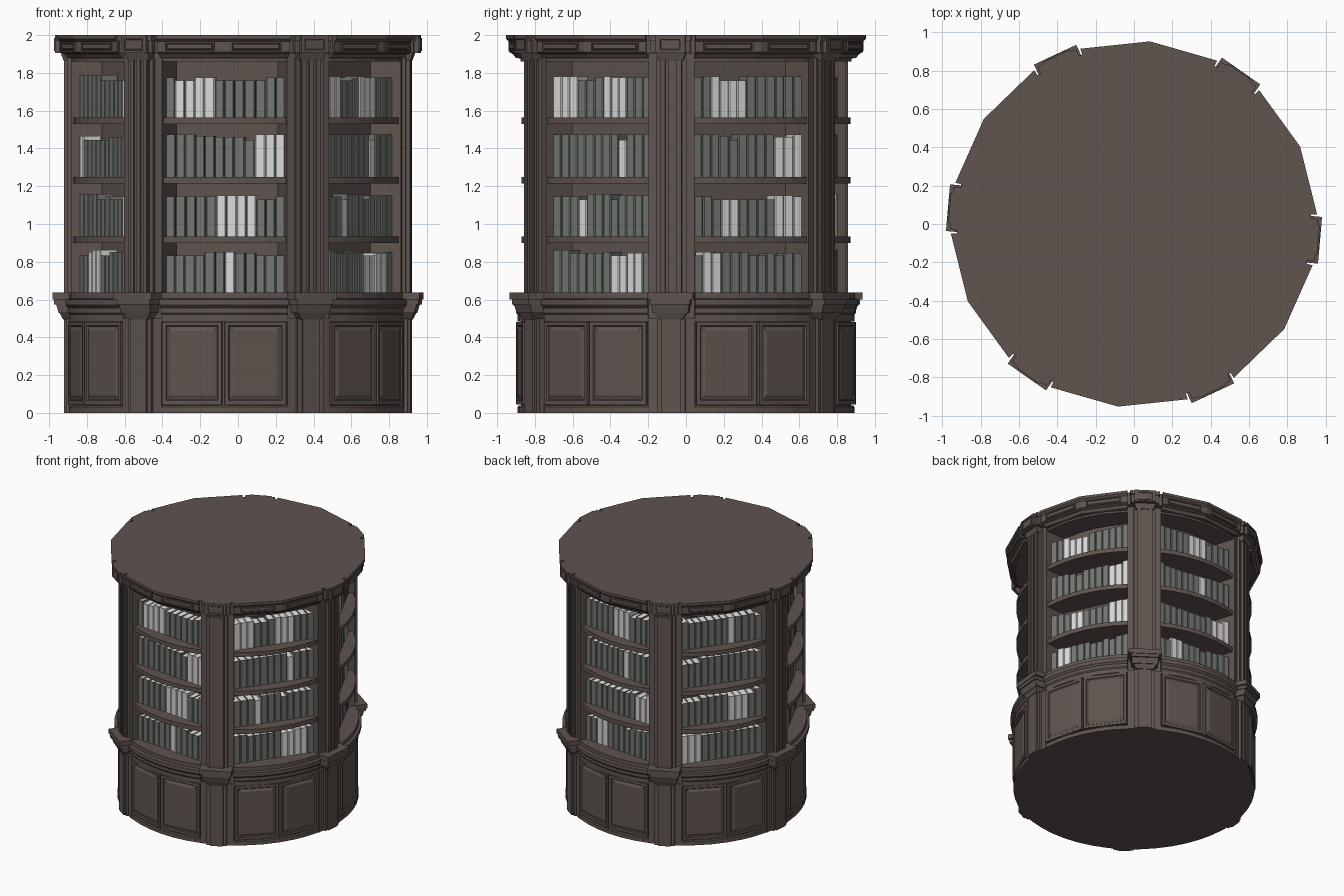
import bpy, bmesh, math, random
from mathutils import Matrix, Vector

random.seed(4)
cube = bpy.data.objects.get("Cube")
if cube:
    bpy.data.objects.remove(cube)


def material(name, colour):
    m = bpy.data.materials.new(name)
    m.use_nodes = True
    m.diffuse_color = (*colour, 1)
    m.node_tree.nodes["Principled BSDF"].inputs["Base Color"].default_value = (*colour, 1)
    return m


WOOD = material("dark wood", (0.115, 0.088, 0.078))
COVER = material("grey green cover", (0.17, 0.183, 0.166))
LIGHT = material("pale cover", (0.70, 0.70, 0.70))
PAGES = material("paper", (0.80, 0.80, 0.78))

BAYS = [25 + 60 * i for i in range(6)]
POSTS = [a + 30 for a in BAYS]
HALF = 22            # half angle of one bay


def finish(bm, name, mats=(WOOD,)):
    bmesh.ops.recalc_face_normals(bm, faces=bm.faces)
    mesh = bpy.data.meshes.new(name)
    bm.to_mesh(mesh)
    bm.free()
    for m in mats:
        mesh.materials.append(m)
    obj = bpy.data.objects.new(name, mesh)
    bpy.context.collection.objects.link(obj)
    return obj


def polar(angle, r, z):
    a = math.radians(angle)
    return (r * math.cos(a), r * math.sin(a), z)


def facing(angle):
    """Local x runs along the wall, local y points outward."""
    return Matrix.Rotation(math.radians(angle - 90), 4, "Z")


def drum(name, r, z0, z1, offsets):
    """Closed drum with corners at the given angles from each bay centre."""
    angles = [bay + d for bay in BAYS for d in offsets]
    bm = bmesh.new()
    low, high = ([bm.verts.new(polar(a, r, z)) for a in angles] for z in (z0, z1))
    for i in range(len(angles)):
        bm.faces.new((low[i - 1], low[i], high[i], high[i - 1]))
    bm.faces.new(low)
    bm.faces.new(high)
    return finish(bm, name)


def sweep(bm, profile, angles):
    """Closed (radius, height) profile carried round the given angles."""
    rings = [[bm.verts.new(polar(a, r, z)) for r, z in profile] for a in angles]
    for one, two in zip(rings, rings[1:]):
        for i in range(len(profile)):
            bm.faces.new((one[i - 1], one[i], two[i], two[i - 1]))
    bm.faces.new(rings[0])
    bm.faces.new(rings[-1])


def prism(bm, plan, z0, z1, matrix, top_plan=None):
    """Extrude a plan upward; returns the top face."""
    low = [bm.verts.new(matrix @ Vector((x, y, z0))) for x, y in plan]
    high = [bm.verts.new(matrix @ Vector((x, y, z1))) for x, y in (top_plan or plan)]
    for i in range(len(plan)):
        bm.faces.new((low[i - 1], low[i], high[i], high[i - 1]))
    bm.faces.new(low)
    return bm.faces.new(high)


def rect(half, r0, r1, x=0):
    return [(x - half, r0), (x + half, r0), (x + half, r1), (x - half, r1)]


def panel(bm, angle, r, half, z0, z1, steps):
    """Plate on the wall, its front stepped by (inset, depth) pairs."""
    m = facing(angle)
    corners = [(-half, z0), (half, z0), (half, z1), (-half, z1)]
    back = [bm.verts.new(m @ Vector((x, r - 0.03, z))) for x, z in corners]
    front = [bm.verts.new(m @ Vector((x, r, z))) for x, z in corners]
    for i in range(4):
        bm.faces.new((back[i - 1], back[i], front[i], front[i - 1]))
    bm.faces.new(back)
    face = bm.faces.new(front)
    face.normal_update()
    if face.normal.dot(m @ Vector((0, 1, 0))) < 0:
        face.normal_flip()
    for inset, depth in steps:
        bmesh.ops.inset_individual(bm, faces=[face], thickness=inset, depth=depth)


def per_bay(name, profile, segments, half=HALF):
    bm = bmesh.new()
    for bay in BAYS:
        sweep(bm, profile, [bay - half + 2 * half * i / segments for i in range(segments + 1)])
    return finish(bm, name)


# Solid core: cupboard drum, flat back walls behind the books, and top
drum("cupboard_drum", 0.878, 0, 0.637, (-HALF, -11, 0, 11, HALF))
drum("back_walls", 0.72, 0.6, 1.9, (-HALF, HALF))
drum("top", 0.925, 1.9, 2.0, (-HALF, 0, HALF))

# Mouldings running across each bay
per_bay("plinth", [(0.85, 0), (0.893, 0), (0.893, 0.03), (0.887, 0.038), (0.85, 0.038)], 6)
per_bay("waist_moulding", [(0.85, 0.485), (0.893, 0.485), (0.893, 0.52), (0.9, 0.53), (0.9, 0.555),
                           (0.915, 0.57), (0.915, 0.6), (0.895, 0.605), (0.895, 0.638), (0.85, 0.638)], 6)
per_bay("shelf_head", [(0.7, 1.86), (0.88, 1.86), (0.88, 1.875), (0.89, 1.875), (0.89, 1.9), (0.7, 1.9)], 4)
per_bay("cornice", [(0.85, 1.88), (0.905, 1.88), (0.92, 1.9), (0.94, 1.91), (0.94, 1.965),
                    (0.956, 1.98), (0.956, 2.0), (0.85, 2.0)], 2)

# Curved shelves
for level, top in enumerate((0.935, 1.25, 1.565)):
    per_bay("shelf_%d" % (level + 1), [(0.65, top - 0.035), (0.872, top - 0.035),
                                       (0.872, top), (0.65, top)], 6, HALF + 1)

# Cupboard doors and cornice panels, two to a bay
doors, frieze = bmesh.new(), bmesh.new()
flat = math.cos(math.radians(HALF / 2))
for bay in BAYS:
    for side in (-1, 1):
        a = bay + side * HALF / 2
        panel(doors, a, 0.887, 0.163, 0.045, 0.482,
              [(0.028, 0), (0.008, -0.007), (0.008, 0), (0.022, 0.008)])
        panel(frieze, a, 0.94 * flat + 0.008, 0.135, 1.915, 1.965,
              [(0.008, 0), (0.005, -0.006), (0.006, 0.004)])
finish(doors, "cupboard_doors")
finish(frieze, "cornice_panels")

# Pilasters between the bays
stiles, bases, brackets, shafts, caps = (bmesh.new() for _ in range(5))
for post in POSTS:
    m = facing(post)
    around = [post - 8, post, post + 8]
    sweep(stiles, [(0.68, 0.6), (0.885, 0.6), (0.885, 1.9), (0.68, 1.9)], around)
    sweep(stiles, [(0.8, 0), (0.895, 0), (0.895, 0.5), (0.8, 0.5)], around)
    prism(bases, rect(0.075, 0.8, 0.908), 0, 0.5, m)
    prism(bases, rect(0.05, 0.8, 0.92), 0, 0.5, m)
    # flared bracket and its ledge
    prism(brackets, rect(0.06, 0.8, 0.925), 0.495, 0.53, m, rect(0.085, 0.8, 0.94))
    prism(brackets, rect(0.095, 0.8, 0.945), 0.53, 0.575, m, rect(0.1, 0.8, 0.958))
    prism(brackets, rect(0.105, 0.8, 0.968), 0.575, 0.6, m)
    prism(brackets, rect(0.122, 0.8, 0.974), 0.6, 0.638, m)
    # shaft with raised reeds
    prism(shafts, rect(0.08, 0.8, 0.898), 0.63, 1.88, m)
    prism(shafts, rect(0.056, 0.8, 0.912), 0.63, 1.88, m)
    for x in (-0.042, 0, 0.042):
        prism(shafts, rect(0.012, 0.8, 0.92, x), 0.63, 1.88, m)
    # capital and cornice block
    prism(caps, rect(0.065, 0.8, 0.922), 1.865, 1.905, m, rect(0.078, 0.8, 0.935))
    prism(caps, rect(0.08, 0.8, 0.965), 1.905, 2.0, m)
    prism(caps, rect(0.105, 0.8, 0.942), 1.905, 1.97, m)
    prism(caps, rect(0.11, 0.8, 0.954), 1.97, 2.0, m)
    panel(caps, post, 0.972, 0.06, 1.915, 1.985, [(0.01, 0), (0.005, -0.005)])
for bm, name in ((stiles, "stiles"), (bases, "pilaster_bases"), (brackets, "pilaster_brackets"),
                 (shafts, "pilaster_shafts"), (caps, "pilaster_capitals")):
    finish(bm, name)

# Books in straight rows: one word per shelf from the top down, w = pale cover, d = dark cover
ROWS = ["ddwwwwdddddd dddddddddwww dddwwddddwww dwwddddddddd",
        "dddddwwwdddd dddddddwdddd dddddddddwww ddwwdddddddd",
        "dddddddwdddd dddddddddddd dddddddwwwdd wwwddddddddd",
        "ddddddddddww wddddddddddd ddddddddddww ddwwwddddddd",
        "dwwwwddddddd dddddddddwww dddddwwwwddd ddddddwddddd",
        "wwwdddwwwddd ddddddddwddd dddwdddddddd dddddddwwwwd"]
FLOORS = (1.565, 1.25, 0.935, 0.637)
ROW_LENGTH = 0.635
SPINE, FORE_EDGE = 0.777, 0.68

for n, (bay, rows) in enumerate(zip(BAYS, ROWS)):
    bm = bmesh.new()
    for floor, row in zip(FLOORS, rows.split()):
        widths = [random.uniform(0.92, 1.08) for _ in row]
        scale = ROW_LENGTH / sum(widths)
        start, last, height = ROW_LENGTH / 2, "", 0
        for kind, width in zip(row, widths):
            if kind != last or random.random() < 0.35:
                height = random.choice((0.195, 0.21, 0.215, 0.225))
            last = kind
            step = width * scale
            x, w = start - step / 2, step / 2 - 0.001
            plan = [(x - w, FORE_EDGE), (x + w, FORE_EDGE), (x + w, SPINE - 0.004),
                    (x + w * 0.8, SPINE), (x - w * 0.8, SPINE), (x - w, SPINE - 0.004)]
            before = len(bm.faces)
            top = prism(bm, plan, floor, floor + height, facing(bay))
            top.normal_update()
            bmesh.ops.inset_individual(bm, faces=[top], thickness=0.006, depth=-0.004)
            bm.faces.ensure_lookup_table()
            for face in bm.faces[before:]:
                face.material_index = 1 if kind == "w" else 0
            top.material_index = 2
            start -= step
    finish(bm, "books_bay_%d" % (n + 1), (COVER, LIGHT, PAGES))
